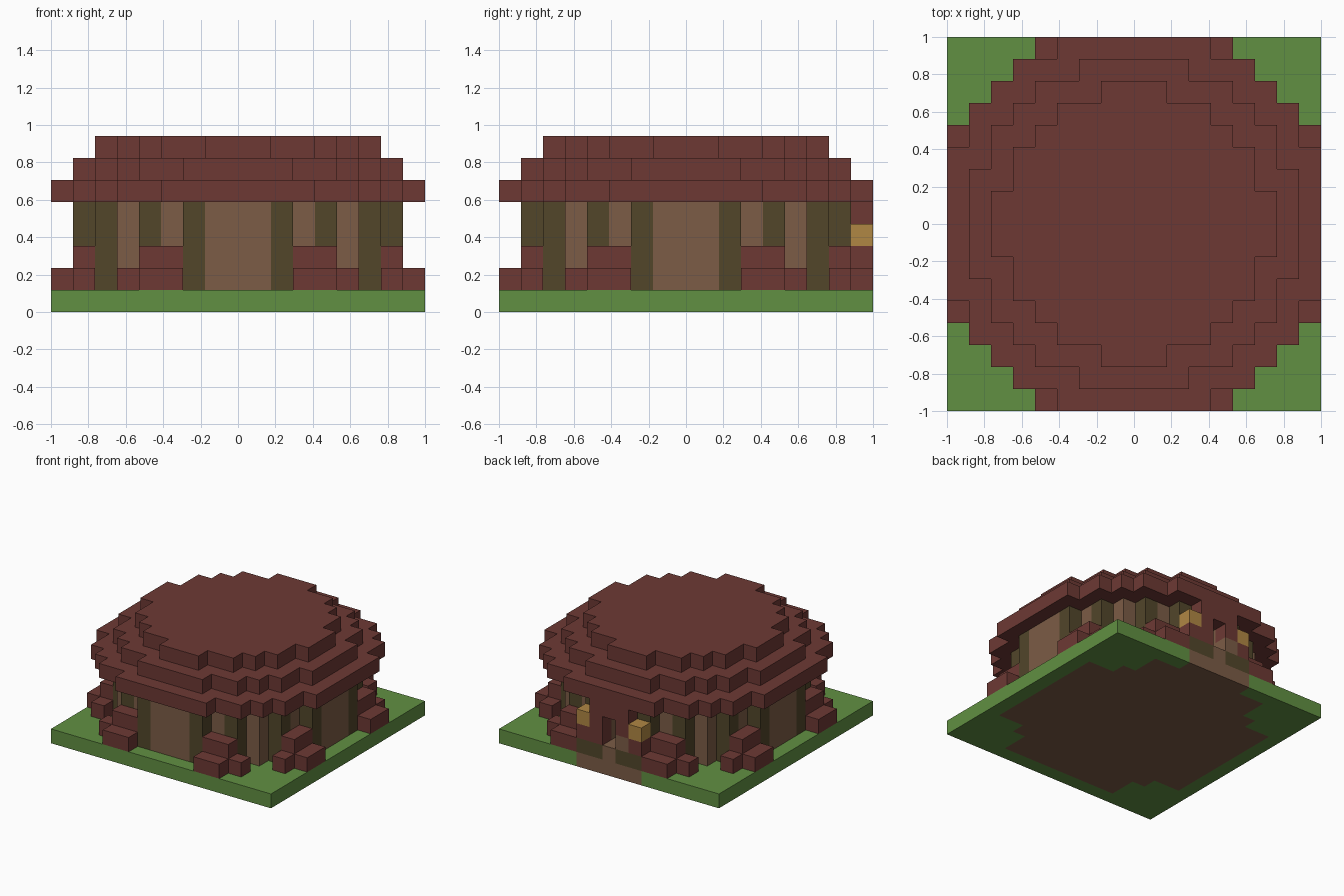
import bpy, bmesh
from mathutils import Vector

cube = bpy.data.objects.get("Cube")
if cube:
    bpy.data.objects.remove(cube, do_unlink=True)

UNIT = 2 / 17          # edge of one block
HALF = 8               # blocks run from -HALF to HALF


def material(name, rgb):
    """Flat colour from 0-255 sRGB values."""
    def linear(c):
        c /= 255
        return c / 12.92 if c <= 0.04045 else ((c + 0.055) / 1.055) ** 2.4
    colour = tuple(linear(c) for c in rgb) + (1,)
    mat = bpy.data.materials.new(name)
    mat.use_nodes = True
    mat.diffuse_color = colour
    node = mat.node_tree.nodes["Principled BSDF"]
    node.inputs["Base Color"].default_value = colour
    node.inputs["Roughness"].default_value = 0.9
    return mat


grass = material("grass_green", (97, 144, 66))
brick = material("brick_red", (109, 57, 52))
timber = material("dark_olive_timber", (82, 70, 42))
plaster = material("tan_earth", (124, 92, 70))
glow = material("lantern_yellow", (176, 135, 68))

parts = {}             # part name -> {block: material}


def add(part, mat, blocks):
    parts.setdefault(part, {}).update({b: mat for b in blocks})


def disc(limit):
    """Blocks whose squared distance from the centre is within the limit."""
    span = range(-HALF, HALF + 1)
    return {(x, y) for x in span for y in span if x * x + y * y <= limit}


def level(plan, *heights):
    return [(x, y, z) for x, y in plan for z in heights]


def mirrored(plan):
    """Repeat a quarter plan over all four sides and both diagonals."""
    return {(sx * a, sy * b) for x, y in plan for a, b in ((x, y), (y, x))
            for sx in (-1, 1) for sy in (-1, 1)}


# Ground slab with an earth floor and a doorstep strip at the back
house = disc(56)
low_bushes = mirrored({(3, 8), (4, 8), (5, 7)})
high_bushes = mirrored({(3, 7), (4, 7)})
porch = {(x, HALF) for x in range(-2, 3)}
square = {(x, y) for x in range(-HALF, HALF + 1) for y in range(-HALF, HALF + 1)}
add("ground_slab", grass, level(square, 0))
add("ground_slab", plaster, level(house | high_bushes | porch, 0))

# Round wall: tan panels between dark timber posts, with a door gap at the back
steps = ((1, 0), (-1, 0), (0, 1), (0, -1))
ring = {(x, y) for x, y in house if any((x + a, y + b) not in house for a, b in steps)}
posts = mirrored({(2, 7), (4, 6)})
door = {(0, 7, 2), (0, 7, 3)}
add("wall_panels", plaster, set(level(ring - posts, 1, 2, 3, 4)) - door)
add("wall_posts", timber, level(posts, 1, 2, 3, 4))

# Stepped bushes around the wall
add("bushes", brick, level(low_bushes, 1))
add("bushes", brick, level(high_bushes, 1, 2))

# Back porch: step, timber footing, door frame and lanterns
add("porch_step", plaster, [(0, HALF, 1)])
add("porch_footing", timber, level(porch - {(0, HALF)}, 1))
add("door_frame", brick, level(porch - {(0, HALF)}, 2))
add("door_frame", plaster, [(-1, HALF, 2)])
add("door_frame", brick, level({(-1, HALF), (1, HALF)}, 3, 4))
add("door_frame", brick, [(0, HALF, 4)])
add("lanterns", glow, [(-2, HALF, 3), (2, HALF, 3)])

# Three stacked roof tiers
for height, (name, limit) in enumerate((("roof_eaves", 74), ("roof_middle", 56),
                                        ("roof_top", 37)), start=5):
    add(name, brick, level(disc(limit), height))

filled = {block for blocks in parts.values() for block in blocks}


def build(name, blocks):
    """Skin a set of blocks, leaving out the faces buried against others."""
    bm = bmesh.new()
    mesh = bpy.data.meshes.new(name)
    mats = list(dict.fromkeys(blocks.values()))
    for mat in mats:
        mesh.materials.append(mat)
    verts = {}

    def vert(p):
        key = tuple(round(2 * c) for c in p)
        if key not in verts:
            verts[key] = bm.verts.new((p.x * UNIT, p.y * UNIT, (p.z + 0.5) * UNIT))
        return verts[key]

    for block, mat in blocks.items():
        for axis in range(3):
            for sign in (-1, 1):
                out = Vector((0, 0, 0))
                out[axis] = sign
                centre = Vector(block)
                if tuple(int(c) for c in centre + out) in filled:
                    continue
                u = Vector((0, 0, 0))
                u[(axis + 1) % 3] = 0.5
                v = out.cross(u)
                mid = centre + out / 2
                face = bm.faces.new([vert(mid + s * u + t * v) for s, t in
                                     ((-1, -1), (1, -1), (1, 1), (-1, 1))])
                face.material_index = mats.index(mat)
    bm.to_mesh(mesh)
    bm.free()
    bpy.context.collection.objects.link(bpy.data.objects.new(name, mesh))


for part_name, part_blocks in parts.items():
    build(part_name, part_blocks)
